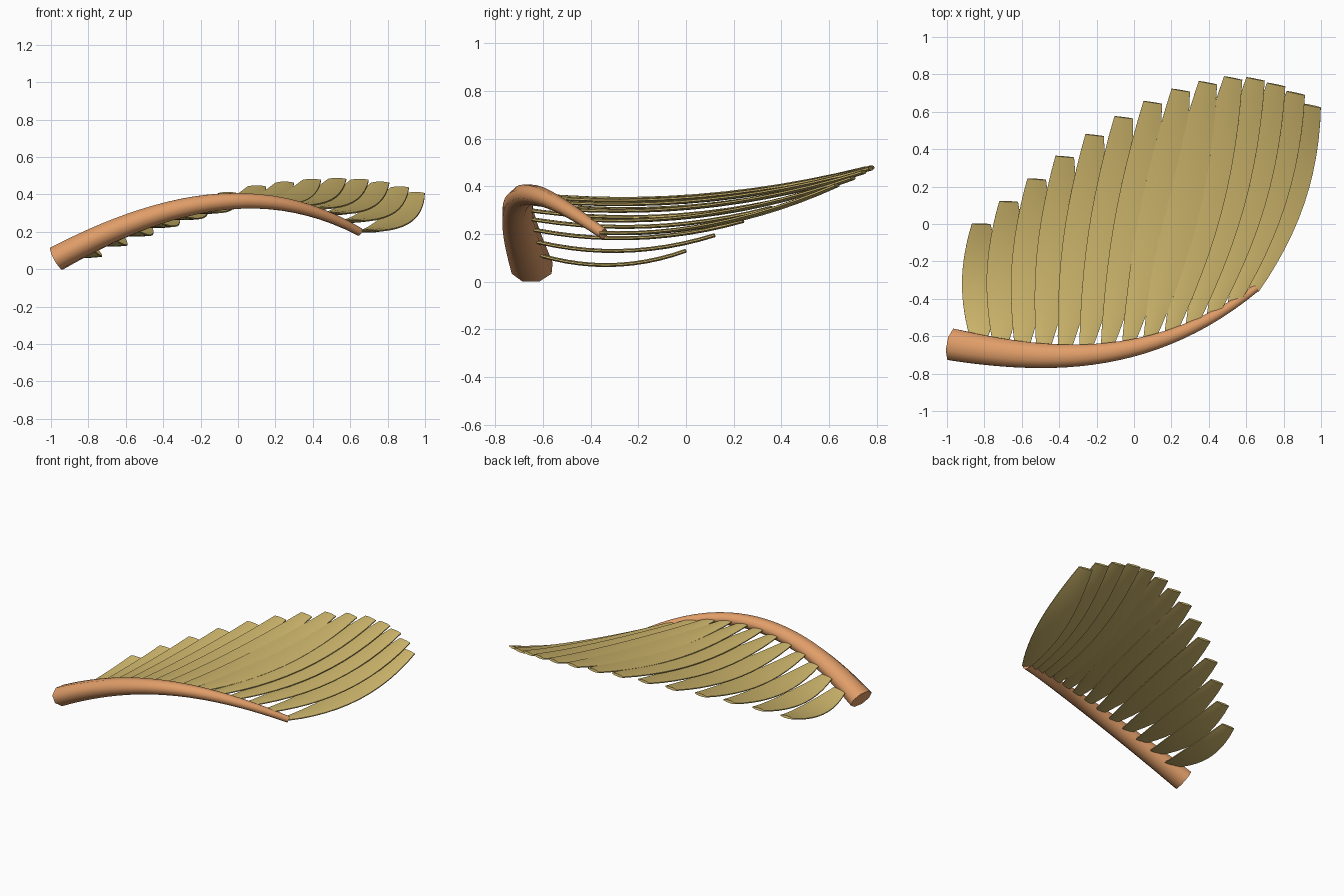
import bpy, bmesh, math
from mathutils import Vector

old = bpy.data.objects.get("Cube")
if old:
    bpy.data.objects.remove(old, do_unlink=True)

UP = Vector((0, 0, 1))
SIDES = 8


def material(name, rgb):
    mat = bpy.data.materials.new(name)
    mat.use_nodes = True
    mat.diffuse_color = (*rgb, 1)
    mat.node_tree.nodes["Principled BSDF"].inputs["Base Color"].default_value = (*rgb, 1)
    return mat


def bezier(points, t):
    a, b, c, d = (Vector(p) for p in points)
    s = 1 - t
    return a * s**3 + b * 3 * s * s * t + c * 3 * s * t * t + d * t**3


def loft(name, path, size, steps, mat):
    """Sweep a flattened ring along path(t); size(t) gives half width and half height."""
    bm = bmesh.new()
    rings = []
    for i in range(steps + 1):
        t = i / steps
        tangent = (path(t + 0.01) - path(t - 0.01)).normalized()
        side = tangent.cross(UP).normalized()
        top = side.cross(tangent)
        w, h = size(t)
        ring = []
        for k in range(SIDES):
            ang = 2 * math.pi * (k + 0.5) / SIDES
            ring.append(bm.verts.new(path(t) + side * w * math.cos(ang) + top * h * math.sin(ang)))
        rings.append(ring)
    for r0, r1 in zip(rings, rings[1:]):
        for k in range(SIDES):
            n = (k + 1) % SIDES
            bm.faces.new((r0[k], r0[n], r1[n], r1[k]))
    bm.faces.new(rings[0])
    bm.faces.new(rings[-1])
    bmesh.ops.recalc_face_normals(bm, faces=bm.faces)
    mesh = bpy.data.meshes.new(name)
    bm.to_mesh(mesh)
    bm.free()
    mesh.materials.append(mat)
    obj = bpy.data.objects.new(name, mesh)
    bpy.context.collection.objects.link(obj)
    bpy.ops.object.select_all(action='DESELECT')
    obj.select_set(True)
    bpy.context.view_layer.objects.active = obj
    bpy.ops.object.shade_smooth_by_angle(angle=math.radians(65))
    return obj


orange = material("warm_orange", (0.75, 0.34, 0.14))
straw = material("straw_yellow", (0.62, 0.47, 0.15))

# Arched, tapering wing bone
BONE = [(-0.97, -0.645, 0.057), (-0.43, -0.748, 0.351),
        (0.11, -0.762, 0.503), (0.65, -0.345, 0.2)]


def bone_path(t):
    return bezier(BONE, t)


def bone_size(t):
    w = 0.092 - 0.07 * t
    return w, w * (0.76 + 0.24 * t)


loft("wing_bone", bone_path, bone_size, 24, orange)

# Feather tips, from the thick end of the bone to the thin end
TIPS = [(-0.817, 0.0, 0.13), (-0.67, 0.12, 0.195), (-0.52, 0.24, 0.255),
        (-0.37, 0.36, 0.31), (-0.21, 0.475, 0.36), (-0.055, 0.57, 0.405),
        (0.10, 0.65, 0.44), (0.25, 0.715, 0.46), (0.395, 0.755, 0.475),
        (0.53, 0.78, 0.48), (0.65, 0.775, 0.475), (0.76, 0.745, 0.46),
        (0.865, 0.70, 0.435), (0.95, 0.633, 0.405)]


def feather_size(t):
    w = 0.03 + 0.024 * t + 0.062 * math.sin(math.pi * t) ** 0.9 if 0 < t < 1 else 0.03 + 0.024 * t
    return w, 0.009


# Row of sagging, blunt-ended feathers
last = len(TIPS) - 1
for i, tip in enumerate(TIPS):
    u = i / last
    root = bone_path(0.086 + 0.908 * u)
    end = Vector(tip)
    bow = Vector((0.025 * u, 0, -0.06))

    def feather_path(t, root=root, end=end, bow=bow):
        return root.lerp(end, t) + bow * 4 * t * (1 - t)

    loft(f"feather_{i + 1:02d}", feather_path, feather_size, 12, straw)
